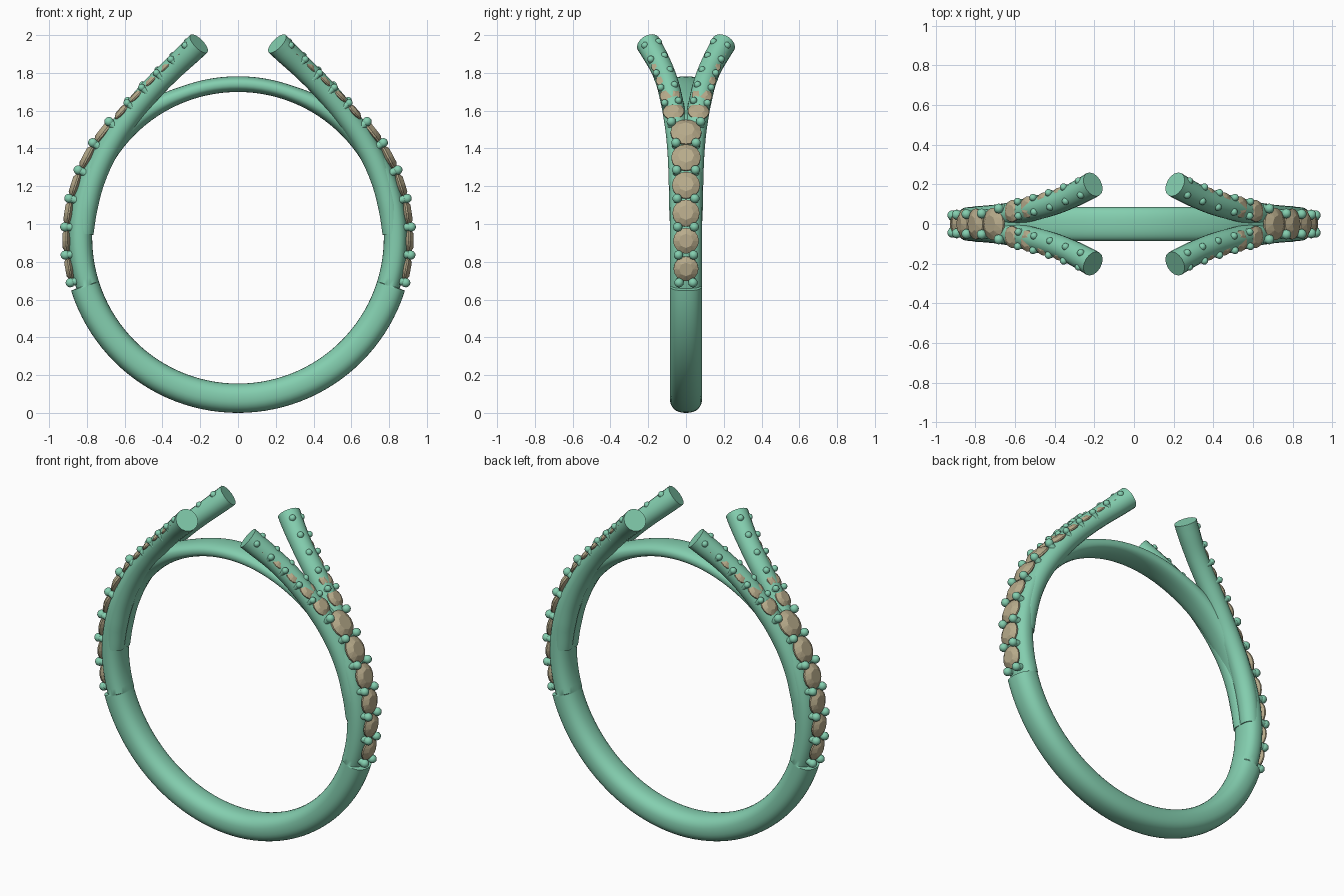
import bpy, bmesh, math
from mathutils import Vector, Matrix

if "Cube" in bpy.data.objects:
    bpy.data.objects.remove(bpy.data.objects["Cube"])

CZ, R_IN = 0.927, 0.772          # finger hole centre height and radius


def material(name, rgb):
    m = bpy.data.materials.new(name)
    m.diffuse_color = (*rgb, 1)
    m.use_nodes = True
    m.node_tree.nodes["Principled BSDF"].inputs["Base Color"].default_value = m.diffuse_color
    return m


METAL = material("green_metal", (0.23, 0.62, 0.43))
STONE = material("tan_stone", (0.48, 0.41, 0.26))


def finish(name, bm, mat, smooth=True, mirror=None):
    bmesh.ops.recalc_face_normals(bm, faces=bm.faces)
    me = bpy.data.meshes.new(name)
    bm.to_mesh(me)
    bm.free()
    ob = bpy.data.objects.new(name, me)
    bpy.context.collection.objects.link(ob)
    me.materials.append(mat)
    if mirror:
        mod = ob.modifiers.new("mirror", 'MIRROR')
        mod.use_axis = mirror
        mod.use_mirror_merge = False
    if smooth:
        bpy.context.view_layer.objects.active = ob
        ob.select_set(True)
        bpy.ops.object.shade_smooth_by_angle(angle=math.radians(40))
        ob.select_set(False)
    return ob


def thickness(a):
    """Band thickness by elevation angle: full below, cut for stones, thin on top."""
    if a < -17.5:
        return 0.155
    t = min(max((a - 38) / 34, 0), 1)
    return 0.125 - 0.042 * t * t * (3 - 2 * t)


# Shank: rounded section swept round the finger hole
right = [-90 + 3 * i for i in range(25)] + [-17.6, -17.4] + [-15 + 3 * i for i in range(36)]
stations = [(a, a) for a in right] + [(180 - a, a) for a in reversed(right[1:-1])]
bm = bmesh.new()
rings, N = [], 32
for ang, elev in stations:
    th, c = thickness(elev), math.radians(ang)
    ring = []
    for k in range(N):
        u = 2 * math.pi * k / N
        cu, su = math.cos(u), math.sin(u)
        r = R_IN + th / 2 + math.copysign(abs(cu) ** 0.85, cu) * th / 2
        y = math.copysign(abs(su) ** 0.85, su) * 0.085
        ring.append(bm.verts.new((r * math.cos(c), y, CZ + r * math.sin(c))))
    rings.append(ring)
for i, ring in enumerate(rings):
    nxt = rings[(i + 1) % len(rings)]
    for k in range(N):
        bm.faces.new((ring[k], ring[(k + 1) % N], nxt[(k + 1) % N], nxt[k]))
finish("shank", bm, METAL)

# Split arms: four tapering tubes leaving the shank
PATH = [(.207, .20, 1.955, .065), (.245, .178, 1.918, .064), (.34, .130, 1.828, .060),
        (.42, .100, 1.750, .060), (.50, .078, 1.663, .060), (.575, .060, 1.570, .060),
        (.67, .042, 1.430, .060), (.75, .033, 1.270, .060), (.80, .030, 1.10, .060),
        (.82, .028, .95, .055)]
for sx in (1, -1):
    for sy in (1, -1):
        cu = bpy.data.curves.new("split_arm", 'CURVE')
        cu.dimensions = '3D'
        cu.bevel_depth, cu.bevel_resolution, cu.resolution_u = 1, 6, 6
        cu.use_fill_caps = True
        sp = cu.splines.new('BEZIER')
        sp.bezier_points.add(len(PATH) - 1)
        for p, (x, y, z, r) in zip(sp.bezier_points, PATH):
            p.co, p.radius = (sx * x, sy * y, z), r
            p.handle_left_type = p.handle_right_type = 'AUTO'
        cu.materials.append(METAL)
        ob = bpy.data.objects.new("split_arm", cu)
        bpy.context.collection.objects.link(ob)
        bpy.context.view_layer.objects.active = ob
        ob.select_set(True)
        bpy.ops.object.convert(target='MESH')
        bpy.ops.object.shade_smooth_by_angle(angle=math.radians(40))
        bpy.context.object.select_set(False)


def frame(pos, normal, tangent):
    side = normal.cross(tangent).normalized()
    m = Matrix((tangent, side, normal)).transposed().to_4x4()
    m.translation = pos
    return m


def add_gem(bm, m, r):
    """Faceted stone: table on top (local z = 0), crown, girdle and pavilion."""
    def loop(rad, z, n, off=0.0):
        return [bm.verts.new(m @ Vector((rad * math.cos(2 * math.pi * (k + off) / n),
                                         rad * math.sin(2 * math.pi * (k + off) / n), z)))
                for k in range(n)]
    table, top, low = loop(r * .55, 0, 8), loop(r, -r * .28, 16), loop(r, -r * .4, 16)
    tip = bm.verts.new(m @ Vector((0, 0, -r * .95)))
    bm.faces.new(table)
    for k in range(8):
        a, b = table[k], table[(k + 1) % 8]
        g0, g1, g2 = top[2 * k], top[2 * k + 1], top[(2 * k + 2) % 16]
        for f in ((a, g0, g1), (a, g1, b), (b, g1, g2)):
            bm.faces.new(f)
    for k in range(16):
        j = (k + 1) % 16
        bm.faces.new((top[k], low[k], low[j], top[j]))
        bm.faces.new((low[k], tip, low[j]))


def add_prong(bm, m, y, r):
    """Bead-topped prong with a short stem."""
    bead = m @ Matrix.Translation((0, y, 0))
    bmesh.ops.create_uvsphere(bm, u_segments=14, v_segments=8, radius=r, matrix=bead)
    bmesh.ops.create_cone(bm, cap_ends=True, segments=12, radius1=r * .8, radius2=r * .8, depth=.05,
                          matrix=bead @ Matrix.Translation((0, 0, -.025)))


def shank_frame(deg, rad):
    a = math.radians(deg)
    n = Vector((math.cos(a), 0, math.sin(a)))
    return frame(n * rad + Vector((0, 0, CZ)), n, Vector((-n.z, 0, n.x)))


# Large stones and prongs up each side of the shank
gems, prongs = bmesh.new(), bmesh.new()
for deg, r in zip((-10.4, -1, 8.3, 17.9, 28, 38.3), (.066, .068, .072, .074, .078, .082)):
    add_gem(gems, shank_frame(deg, .929), r)
for deg, y in zip((-15, -5.7, 3.6, 13.1, 23, 33.2, 42), (.037, .04, .044, .047, .05, .053, .078)):
    for s in (1, -1):
        add_prong(prongs, shank_frame(deg, .919), s * y, .025)
finish("shank_stones", gems, STONE, False, (True, False, False))
finish("shank_prongs", prongs, METAL, True, (True, False, False))

# Small stones and prongs along each split arm
pts = [Vector(p) for p in ((.625, .067, 1.605), (.547, .086, 1.69), (.467, .108, 1.77),
                           (.388, .135, 1.845), (.312, .166, 1.918))]


def arm_frame(t):
    i = min(max(int(math.floor(t)), 0), 3)
    d = pts[i + 1] - pts[i]
    pos = pts[i] + d * (t - i)
    tan = d.normalized()
    n = Vector((.7, .08, .7))
    n = (n - tan * n.dot(tan)).normalized()
    return frame(pos, n, tan)


gems, prongs = bmesh.new(), bmesh.new()
for i in range(5):
    add_gem(gems, arm_frame(i) @ Matrix.Translation((0, 0, .004)), .056 - .002 * i)
for i in range(5):
    for s in (1, -1):
        add_prong(prongs, arm_frame(i + .5), s * .037, .019)
finish("arm_stones", gems, STONE, False, (True, True, False))
finish("arm_prongs", prongs, METAL, True, (True, True, False))
